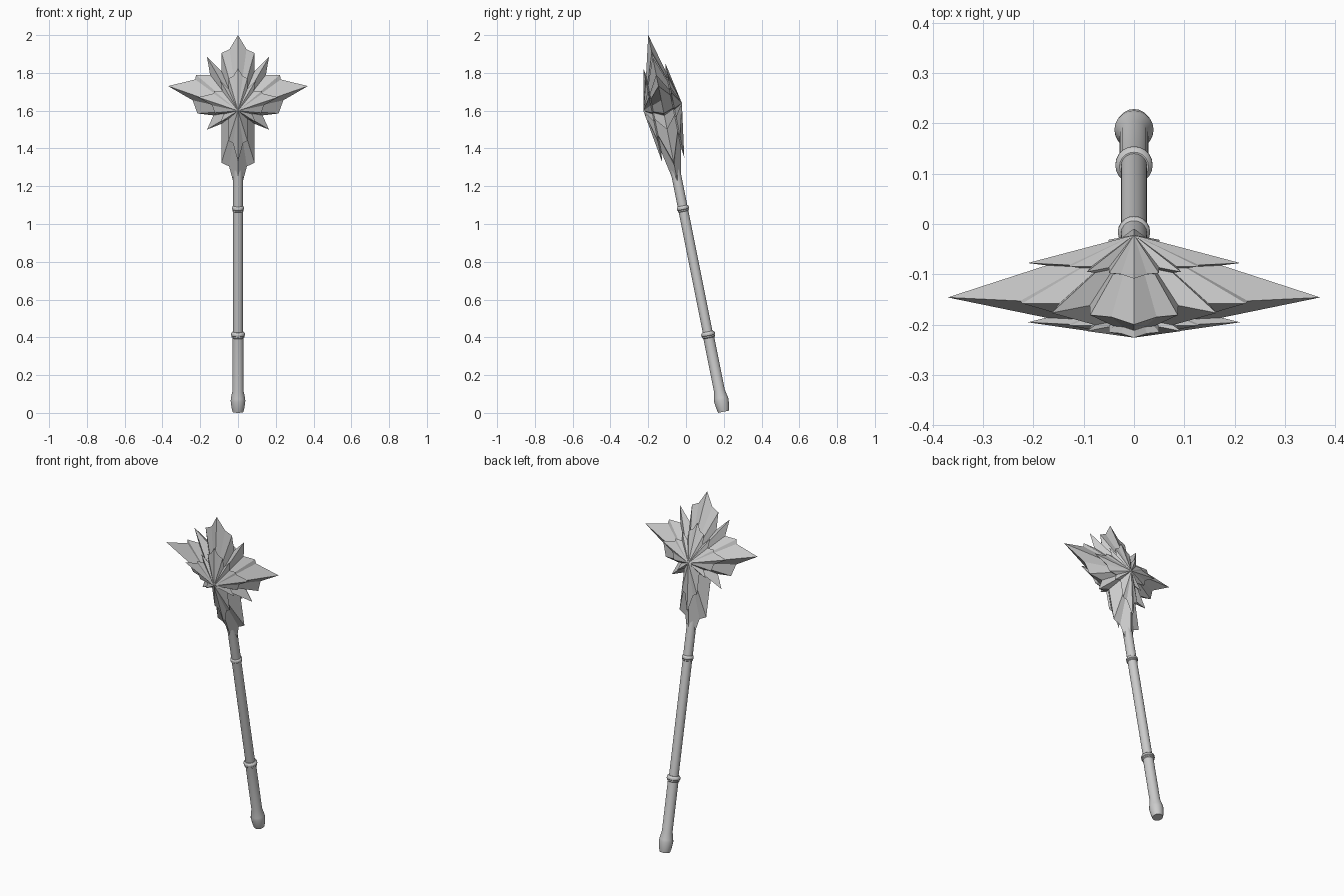
import bpy, bmesh, math
from mathutils import Matrix

if "Cube" in bpy.data.objects:
    bpy.data.objects.remove(bpy.data.objects["Cube"])

# Everything is built along a vertical axis, then leaned forward
LEAN = Matrix.Translation((0, 0.199, 0.006)) @ Matrix.Rotation(math.atan(0.2), 4, 'X')
HEAD = 1.646   # height of the head centre along the axis


def finish(name, bm):
    bmesh.ops.recalc_face_normals(bm, faces=bm.faces)
    bm.transform(LEAN)
    me = bpy.data.meshes.new(name)
    bm.to_mesh(me)
    bm.free()
    ob = bpy.data.objects.new(name, me)
    bpy.context.collection.objects.link(ob)
    return ob


def lathe(name, profile, sides=20):
    bm = bmesh.new()
    rings = []
    for r, z in profile:
        rings.append([bm.verts.new((r * math.cos(2 * math.pi * i / sides),
                                    r * math.sin(2 * math.pi * i / sides), z))
                      for i in range(sides)])
    for a, b in zip(rings, rings[1:]):
        for i in range(sides):
            j = (i + 1) % sides
            bm.faces.new((a[i], a[j], b[j], b[i]))
    bm.faces.new(rings[0])
    bm.faces.new(rings[-1])
    ob = finish(name, bm)
    bpy.context.view_layer.objects.active = ob
    ob.select_set(True)
    bpy.ops.object.shade_smooth_by_angle(angle=math.radians(25))
    ob.select_set(False)


def star(name, scale, rim_y, front_y, back_y):
    # Flat star outline fanned to a front and a back apex
    bm = bmesh.new()
    right = [(x * scale, z * scale) for x, z in OUTLINE]
    pts = right + [(-x, z) for x, z in reversed(right[1:-1])]
    rim = [bm.verts.new((x, rim_y, HEAD + z)) for x, z in pts]
    for y in (front_y, back_y):
        apex = bm.verts.new((0, y, HEAD))
        for a, b in zip(rim, rim[1:] + rim[:1]):
            bm.faces.new((a, b, apex))
    finish(name, bm)


# Right half of the star, tip to foot, relative to the head centre
OUTLINE = [(x, (z - 1.62) / 0.98) for x, z in [
    (0, 2.0), (0.045, 1.925), (0.087, 1.905), (0.088, 1.81),
    (0.164, 1.884), (0.148, 1.79), (0.222, 1.79), (0.226, 1.765),
    (0.37, 1.73), (0.24, 1.655), (0.215, 1.585), (0.13, 1.575),
    (0.164, 1.5), (0.088, 1.53), (0.088, 1.325), (0.047, 1.305), (0, 1.13)]]

# Handle parts
lathe("grip_and_pommel", [(0.029, 0), (0.034, 0.02), (0.039, 0.06), (0.037, 0.075),
                          (0.029, 0.115), (0.029, 0.412)])
lathe("shaft", [(0.026, 0.40), (0.026, 1.55)])


def collar(name, z, r):
    lathe(name, [(r - 0.008, z - 0.018), (r - 0.003, z - 0.014), (r - 0.003, z - 0.007),
                 (r, z - 0.004), (r, z + 0.006), (r - 0.003, z + 0.012), (r - 0.008, z + 0.016)])


collar("lower_collar", 0.416, 0.037)
collar("upper_collar", 1.097, 0.032)

# Head: large star with a smaller one on each face
star("main_star", 1.0, 0, -0.1, 0.1)
star("front_star", 0.57, -0.06, -0.104, -0.02)
star("back_star", 0.57, 0.06, 0.104, 0.02)
